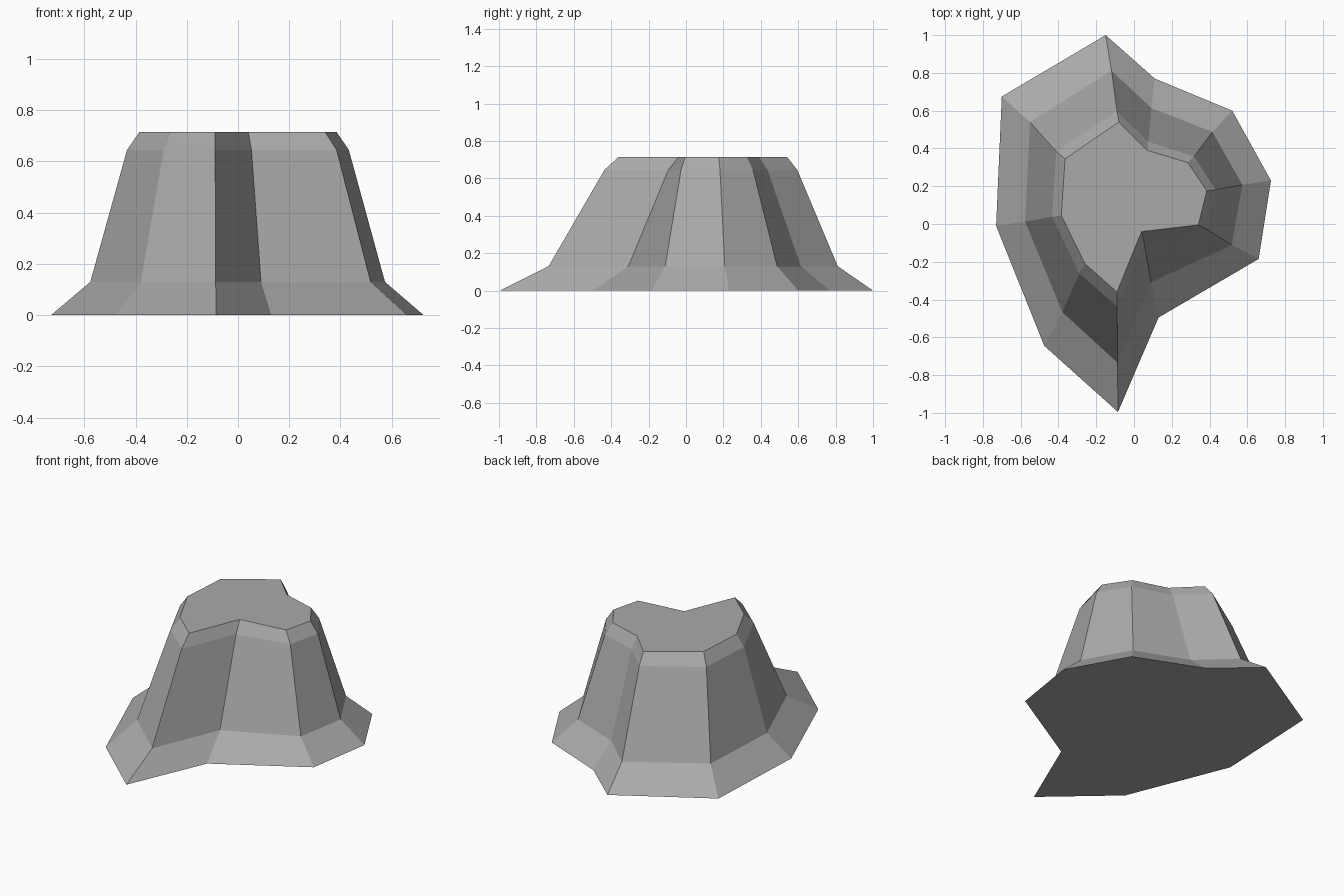
import bpy, bmesh

if "Cube" in bpy.data.objects:
    bpy.data.objects.remove(bpy.data.objects["Cube"])

# Matching corner points of the base outline and the flat summit outline
BASE = [(-0.15, 1.0), (-0.70, 0.675), (-0.73, -0.01), (-0.475, -0.645), (-0.085, -0.995),
        (0.13, -0.495), (0.66, -0.185), (0.725, 0.23), (0.52, 0.60), (0.11, 0.77)]
TOP = [(-0.08, 0.54), (-0.365, 0.345), (-0.385, 0.045), (-0.26, -0.21), (-0.09, -0.36),
       (0.04, -0.04), (0.34, -0.005), (0.385, 0.175), (0.285, 0.325), (0.07, 0.39)]
# Height of each ring and how far it spreads from summit to base in x and y
RINGS = [(0.0, 1.0, 1.0), (0.13, 0.555, 0.59), (0.645, 0.14, 0.12), (0.715, 0.0, 0.0)]

grey = bpy.data.materials.new("stone grey")
grey.diffuse_color = (0.40, 0.40, 0.40, 1.0)
grey.use_nodes = True
grey.node_tree.nodes["Principled BSDF"].inputs["Base Color"].default_value = grey.diffuse_color

# Rock mesa: stacked rings joined by flat quads, capped above and below
bm = bmesh.new()
rings = [[bm.verts.new((t[0] + (b[0] - t[0]) * fx, t[1] + (b[1] - t[1]) * fy, z))
          for b, t in zip(BASE, TOP)] for z, fx, fy in RINGS]
n = len(BASE)
for low, high in zip(rings, rings[1:]):
    for i in range(n):
        j = (i + 1) % n
        bm.faces.new((low[i], low[j], high[j], high[i]))
bm.faces.new(rings[-1])
bm.faces.new(rings[0][::-1])
bmesh.ops.recalc_face_normals(bm, faces=bm.faces)

mesh = bpy.data.meshes.new("rock_mesa")
bm.to_mesh(mesh)
bm.free()
mesh.materials.append(grey)
bpy.context.collection.objects.link(bpy.data.objects.new("rock_mesa", mesh))
